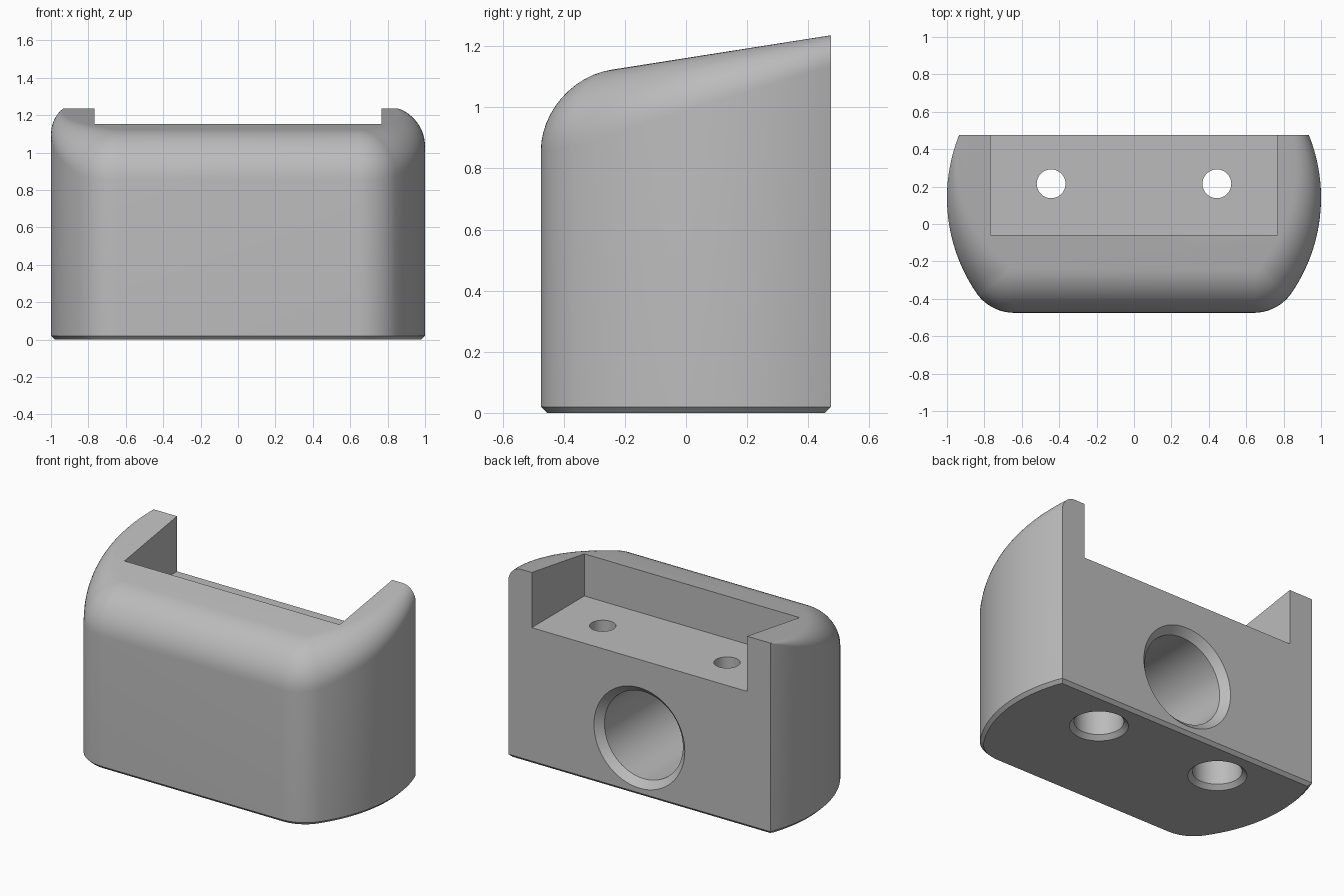
import bpy, bmesh
from math import sin, cos, pi, radians
from mathutils import Matrix, Vector

cube = bpy.data.objects.get("Cube")
if cube:
    bpy.data.objects.remove(cube, do_unlink=True)

grey = bpy.data.materials.new("plain grey")
grey.use_nodes = True
grey.diffuse_color = (0.5, 0.5, 0.5, 1)
grey.node_tree.nodes["Principled BSDF"].inputs["Base Color"].default_value = (0.5, 0.5, 0.5, 1)

BACK = 0.475
FRONT_R = 0.23      # top rounding along the front
CHAMFER = 0.02


def top_z(y):
    return 1.161 + 0.157 * y


def add_object(name, bm):
    bmesh.ops.recalc_face_normals(bm, faces=bm.faces)
    mesh = bpy.data.meshes.new(name)
    bm.to_mesh(mesh)
    bm.free()
    mesh.materials.append(grey)
    obj = bpy.data.objects.new(name, mesh)
    bpy.context.collection.objects.link(obj)
    return obj


def half_outline(back_r):
    """Front corner arc, then the bowed side: (point, inward direction, top radius)."""
    pts = []
    for i in range(10):
        a = radians(-90 + 55.7 * i / 10)
        pts.append((Vector((0.64 + 0.247 * cos(a), -0.228 + 0.247 * sin(a))),
                    Vector((-cos(a), -sin(a))), FRONT_R))
    n = 24
    for i in range(n + 1):
        t = i / n
        a = radians(-34.3 + 56.2 * t)
        p = Vector((0.1 + 0.9 * cos(a), 0.14 + 0.9 * sin(a)))
        # turn the inset direction along the back plane near the back edge
        d = Vector((-cos(a), -sin(a) * (1 - t ** 3)))
        pts.append((p, d, FRONT_R + (back_r - FRONT_R) * t))
    pts[-1][0].y = BACK
    return pts


# Body: rings from the chamfered base up over the rounded sloping top
right = half_outline(0.1)
left = [(Vector((-p.x, p.y)), Vector((-d.x, d.y)), r) for p, d, r in half_outline(0.003)]
outline = right + left[::-1]

rings = [[], []]
for p, d, r in outline:
    q = p + d * CHAMFER
    if p.y > BACK - 0.001:
        q.y = BACK - CHAMFER
    rings[0].append((q.x, q.y, 0))
    rings[1].append((p.x, p.y, CHAMFER))
STEPS = 12
for k in range(STEPS + 1):
    a = pi / 2 * k / STEPS
    ring = []
    for p, d, r in outline:
        q = p + d * r * (1 - cos(a))
        ring.append((q.x, q.y, top_z(q.y) - r * (1 - sin(a))))
    rings.append(ring)

bm = bmesh.new()
loops = [[bm.verts.new(c) for c in ring] for ring in rings]
count = len(outline)
back_i = len(right) - 1
for lo, hi in zip(loops, loops[1:]):
    for i in range(count):
        j = (i + 1) % count
        # the flat back above the chamfer is closed as one face below
        if i == back_i and lo is not loops[0]:
            continue
        bm.faces.new((lo[i], lo[j], hi[j], hi[i]))
bm.faces.new([l[back_i] for l in loops[1:]] + [l[back_i + 1] for l in reversed(loops[1:])])
bm.faces.new(loops[0])
bm.faces.new(loops[-1])
body = add_object("block_body", bm)


def lathe_cutter(name, profile, matrix, sides=64):
    """Solid of revolution from (radius, height) pairs."""
    bm = bmesh.new()
    rows = [[bm.verts.new((r * cos(2 * pi * i / sides), r * sin(2 * pi * i / sides), h))
             for i in range(sides)] for r, h in profile]
    for lo, hi in zip(rows, rows[1:]):
        for i in range(sides):
            j = (i + 1) % sides
            bm.faces.new((lo[i], lo[j], hi[j], hi[i]))
    bm.faces.new(rows[0])
    bm.faces.new(rows[-1])
    bm.transform(matrix)
    return add_object(name, bm)


# Open tray cut into the top rear
bm = bmesh.new()
bmesh.ops.create_cube(bm, size=1, matrix=Matrix.Translation((0, 0.24, 1.18))
                      @ Matrix.Diagonal((1.535, 0.6, 0.6, 1)))
cutters = [add_object("tray_cutter", bm)]

# Large chamfered bore in the back
cutters.append(lathe_cutter(
    "bore_cutter", [(0.334, -0.01), (0.28, 0.044), (0.28, 0.78)],
    Matrix.Translation((0, BACK, 0.375)) @ Matrix.Rotation(pi / 2, 4, "X")))

# Two stepped screw holes, wide and chamfered underneath
for side in (-1, 1):
    cutters.append(lathe_cutter(
        "screw_hole_cutter",
        [(0.18, -0.01), (0.143, 0.027), (0.143, 0.65), (0.077, 0.65), (0.077, 1.0)],
        Matrix.Translation((side * 0.443, 0.215, 0))))

bpy.context.view_layer.objects.active = body
for cutter in cutters:
    cutter.hide_render = True
    mod = body.modifiers.new(cutter.name, "BOOLEAN")
    mod.operation = "DIFFERENCE"
    mod.solver = "EXACT"
    mod.object = cutter
    bpy.ops.object.modifier_apply(modifier=mod.name)
for cutter in cutters:
    bpy.data.objects.remove(cutter, do_unlink=True)

bpy.ops.object.select_all(action="DESELECT")
body.select_set(True)
bpy.ops.object.shade_smooth_by_angle(angle=radians(25))
